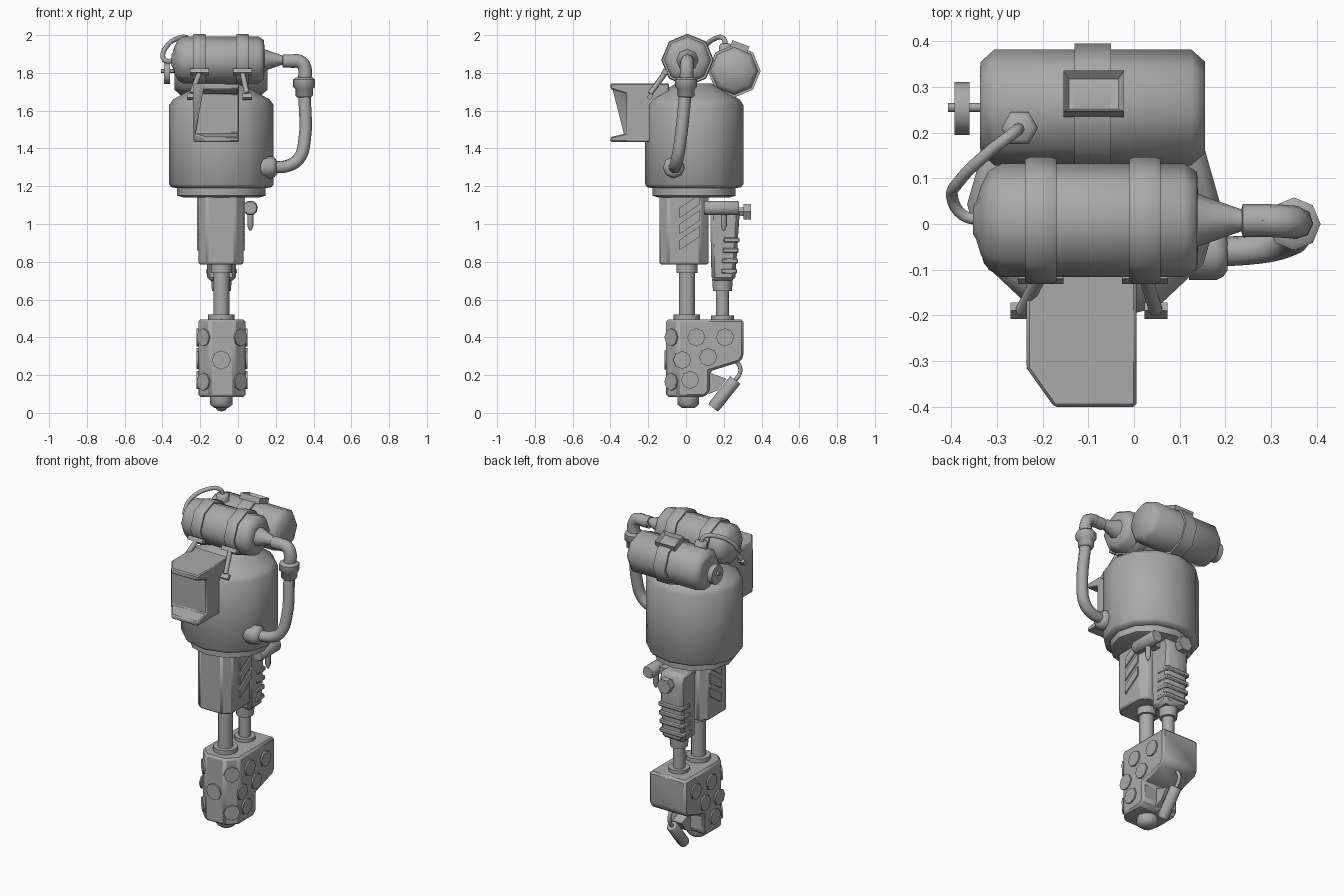
import bpy, bmesh, math
from mathutils import Vector, Matrix

cube = bpy.data.objects.get("Cube")
if cube:
    bpy.data.objects.remove(cube, do_unlink=True)

GREY = (0.40, 0.40, 0.40, 1)
grey = bpy.data.materials.new("plain_grey")
grey.use_nodes = True
grey.diffuse_color = GREY
grey.node_tree.nodes["Principled BSDF"].inputs["Base Color"].default_value = GREY

CX = -0.088          # centre line of the leg


def finish(name, bm, bevel=0.0, angle=40):
    bmesh.ops.recalc_face_normals(bm, faces=bm.faces)
    mesh = bpy.data.meshes.new(name)
    bm.to_mesh(mesh)
    bm.free()
    ob = bpy.data.objects.new(name, mesh)
    bpy.context.collection.objects.link(ob)
    mesh.materials.append(grey)
    if bevel:
        mod = ob.modifiers.new("bevel", 'BEVEL')
        mod.width, mod.segments = bevel, 1
    bpy.ops.object.select_all(action='DESELECT')
    bpy.context.view_layer.objects.active = ob
    ob.select_set(True)
    bpy.ops.object.shade_smooth_by_angle(angle=math.radians(angle))
    return ob


def lathe(name, profile, origin=(0, 0, 0), axis=(0, 0, 1), sides=8, phase=0.0, squash=1.0, angle=50):
    """Solid of revolution from (distance along axis, radius) pairs."""
    bm = bmesh.new()
    turn = Vector(axis).to_track_quat('Z', 'Y')
    rings = []
    for t, r in profile:
        ring = []
        for i in range(sides):
            a = phase + 2 * math.pi * i / sides
            p = Vector((r * math.cos(a), r * squash * math.sin(a), t))
            ring.append(bm.verts.new(turn @ p + Vector(origin)))
        rings.append(ring)
    for a, b in zip(rings, rings[1:]):
        for i in range(sides):
            j = (i + 1) % sides
            bm.faces.new((a[i], a[j], b[j], b[i]))
    bm.faces.new(rings[0])
    bm.faces.new(rings[-1])
    return finish(name, bm, angle=angle)


def prism_mesh(points, x0, x1):
    """Side profile of (y, z) points pushed from x0 to x1."""
    bm = bmesh.new()
    face = bm.faces.new([bm.verts.new((x0, y, z)) for y, z in points])
    out = bmesh.ops.extrude_face_region(bm, geom=[face])["geom"]
    bmesh.ops.translate(bm, vec=(x1 - x0, 0, 0), verts=[v for v in out if isinstance(v, bmesh.types.BMVert)])
    return bm


def chamfer_uprights(bm, width, test):
    edges = [e for e in bm.edges
             if abs(e.verts[0].co.z - e.verts[1].co.z) > 0.1
             and (e.verts[0].co.xy - e.verts[1].co.xy).length < 0.01 and test(e.verts[0].co)]
    bmesh.ops.bevel(bm, geom=edges, offset=width, segments=1, affect='EDGES', profile=0.5)


def box(name, centre, size, tilt=0.0, bevel=0.0):
    bm = bmesh.new()
    m = Matrix.Translation(centre) @ Matrix.Rotation(tilt, 4, 'X') @ Matrix.Diagonal((*size, 1))
    bmesh.ops.create_cube(bm, size=1, matrix=m)
    return finish(name, bm, bevel)


def tube(name, points, radius, smooth=True, res=2):
    curve = bpy.data.curves.new(name, 'CURVE')
    curve.dimensions = '3D'
    curve.bevel_depth, curve.bevel_resolution = radius, res
    curve.resolution_u, curve.use_fill_caps = 5, True
    spline = curve.splines.new('BEZIER')
    spline.bezier_points.add(len(points) - 1)
    for bp, p in zip(spline.bezier_points, points):
        bp.co = p
        bp.handle_left_type = bp.handle_right_type = 'AUTO' if smooth else 'VECTOR'
    ob = bpy.data.objects.new(name, curve)
    bpy.context.collection.objects.link(ob)
    curve.materials.append(grey)
    bpy.ops.object.select_all(action='DESELECT')
    bpy.context.view_layer.objects.active = ob
    ob.select_set(True)
    bpy.ops.object.convert(target='MESH')


# Main drum with sloped shoulder and lower collar
lathe("drum", [(1.14, .20), (1.15, .234), (1.19, .234), (1.195, .265), (1.21, .277), (1.63, .277),
               (1.66, .255), (1.745, .10)], (CX, .043, 0), sides=12, squash=.94)

# Front leg: upper cylinder, rod and collars
bm = prism_mesh([(-.14, .785), (.12, .785), (.12, 1.15), (-.14, 1.15)], -.21, .03)
chamfer_uprights(bm, .045, lambda c: True)
finish("upper_leg", bm, .01)
lathe("leg_rod", [(.48, .07), (.52, .07), (.52, .042), (.74, .042), (.74, .055), (.79, .055)],
      (CX, .005, 0), sides=12)
for side, x in (("left", .03), ("right", -.21)):
    for i in range(3):
        z = .86 + i * .085
        d = .008 if x > 0 else -.008
        finish(f"{side}_slash_{i}", prism_mesh(
            [(-.035, z), (.075, z + .075), (.075, z + .13), (-.035, z + .055)], x, x + d))

# Rear damper: tapered body, ribs, rod
finish("damper", prism_mesh([(.135, .70), (.26, .70), (.285, 1.07), (.26, 1.12), (.127, 1.12)],
                            -.165, -.01), .018)
for i in range(4):
    box(f"damper_rib_{i}", (CX, .228 + i * .004, .75 + i * .055), (.165, .085, .028), bevel=.006)
lathe("damper_rod", [(.48, .06), (.515, .06), (.515, .035), (.645, .035), (.645, .05), (.71, .055)],
      (CX, .193, 0), sides=12)
lathe("damper_knob", [(.27, .025), (.305, .025), (.305, .047), (.345, .047)], (CX, 0, 1.065),
      (0, 1, 0), sides=6)
lathe("side_canister", [(.095, .034), (.105, .04), (.27, .04), (.28, .034)], (.065, 0, 1.085),
      (0, 1, 0), sides=10)
lathe("canister_valve", [(.965, .006), (.99, .016), (1.05, .016)], (.065, .2, 0))
box("canister_bracket", (.01, .19, 1.085), (.09, .05, .04))

# Foot block with chamfered front corners
bm = prism_mesh([(-.105, .085), (.10, .085), (.127, .115), (.127, .22), (.285, .27), (.305, .30),
                 (.305, .495), (-.105, .495)], -.21, .04)
chamfer_uprights(bm, .06, lambda c: c.y < 0)
finish("foot", bm, .012)
lathe("foot_nub", [(.025, .035), (.045, .06), (.09, .06)], (CX, .012, 0), sides=10)

# Round pads on the foot
lathe("front_pad", [(0, .05), (.009, .05)], (CX, -.105, .28), (0, -1, 0))
for s, x in ((1, .04), (-1, -.21)):
    for i, (y, z) in enumerate([(.055, .40), (.207, .40), (-.02, .28), (.117, .295), (.022, .175)]):
        lathe(f"side_pad_{s}_{i}", [(0, .048), (.009, .048)], (x, y, z), (s, 0, 0))
    for z in (.165, .40):
        lathe(f"corner_pad_{s}_{z}", [(0, .047), (.009, .047)], (x - s * .03, -.075, z), (s, -1, 0))

# Tail nozzle behind the foot
lathe("tail_nozzle", [(0, .03), (.02, .034), (.185, .034), (.19, .03)], (CX, .143, .026),
      (0, .62, .78), sides=8)
tube("tail_hose", [(CX, .26, .28), (CX, .285, .245), (CX, .285, .21), (CX, .258, .17)], .011)
finish("tail_bracket", prism_mesh([(.12, .215), (.215, .18), (.17, .12), (.12, .10)], -.12, -.056))

# Front equipment case with channel-shaped profile and one cut corner
bm = prism_mesh([(-.40, 1.715), (-.40, 1.745), (-.09, 1.745), (-.09, 1.435), (-.40, 1.435), (-.40, 1.46),
                 (-.317, 1.48), (-.317, 1.69)], -.235, .005)
cut = bmesh.ops.bisect_plane(bm, geom=bm.verts[:] + bm.edges[:] + bm.faces[:], clear_outer=True,
                             plane_co=(-.235, -.315, 0), plane_no=(-.08, -.057, 0))
bmesh.ops.holes_fill(bm, edges=[e for e in bm.edges if e.is_boundary])
finish("front_case", bm, .006)

# Front tank with cone, straps and strap legs
FRONT = (0, .008, 1.868)
lathe("front_tank", [(-.352, .03), (-.345, .042), (-.335, .075), (-.318, .108), (-.29, .124), (.11, .124),
                     (.138, .105), (.14, .058), (.155, .052), (.235, .024), (.245, .024)],
      FRONT, (1, 0, 0), angle=60)
for name, x, foot_x in (("right", -.204, -.245), ("left", .024, .048)):
    lathe(f"{name}_strap", [(-.034, .134), (-.022, .139), (.022, .139), (.034, .134)],
          (x, *FRONT[1:]), (1, 0, 0), angle=60)
    box(f"{name}_strap_clip", (x, -.112, 1.805), (.10, .03, .025), -.5)
    tube(f"{name}_strap_leg", [(x, -.11, 1.80), (foot_x, -.19, 1.69)], .015, False, 1)
    box(f"{name}_strap_foot", (foot_x, -.19, 1.675), (.05, .022, .03), -.7)

# Rear tank with strap, buckle and valve wheel
REAR = (0, .255, 1.81)
lathe("rear_tank", [(-.337, .085), (-.335, .10), (-.305, .127), (.125, .127), (.155, .10)],
      REAR, (1, 0, 0), angle=60)
lathe("rear_strap", [(-.13, .140), (-.05, .140)], REAR, (1, 0, 0), angle=60)
bm = bmesh.new()
bmesh.ops.create_cube(bm, size=1, matrix=Matrix.Diagonal((.133, .095, .035, 1)))
bm.normal_update()
top = [f for f in bm.faces if f.normal.z > .9]
bmesh.ops.inset_region(bm, faces=top, thickness=.018)
bmesh.ops.translate(bm, verts=top[0].verts, vec=(0, 0, -.02))
bmesh.ops.transform(bm, verts=bm.verts, matrix=Matrix.Translation((CX, .285, 1.94))
                    @ Matrix.Rotation(-.36, 4, 'X'))
finish("buckle", bm)
lathe("valve_stem", [(-.407, .010), (-.33, .010)], REAR, (1, 0, 0))
lathe("valve_wheel", [(-.392, .058), (-.36, .058)], (0, .253, 1.80), (1, 0, 0), sides=12)

# Thin hose joining the tanks
lathe("hose_nut", [(1.90, .04), (1.945, .04), (1.955, .03)], (-.25, .21, 0), sides=6)
tube("thin_hose", [(-.25, .21, 1.94), (-.262, .20, 1.98), (-.32, .155, 1.982), (-.385, .09, 1.93),
                   (-.398, .06, 1.885), (-.375, .02, 1.862), (-.335, .008, 1.868)], .013)

# Large feed pipe with elbow and collars
lathe("pipe_sleeve", [(.235, .025), (.238, .036), (.30, .036)], (0, .008, 1.862), (1, 0, 0), sides=10)
tube("pipe_elbow", [(.28, .008, 1.862), (.325, .006, 1.86), (.35, .004, 1.835), (.352, .002, 1.75)], .036)
lathe("pipe_collar", [(1.67, .036), (1.68, .046), (1.715, .046), (1.725, .058), (1.765, .058), (1.775, .045)],
      (.35, 0, 0), sides=8)
tube("feed_pipe", [(.352, -.002, 1.70), (.352, -.03, 1.44), (.325, -.045, 1.35), (.27, -.055, 1.31),
                   (.16, -.062, 1.30)], .033)
lathe("pipe_socket", [(.12, .058), (.18, .058), (.195, .05), (.205, .036)], (0, -.065, 1.30),
      (1, 0, 0), sides=8)
